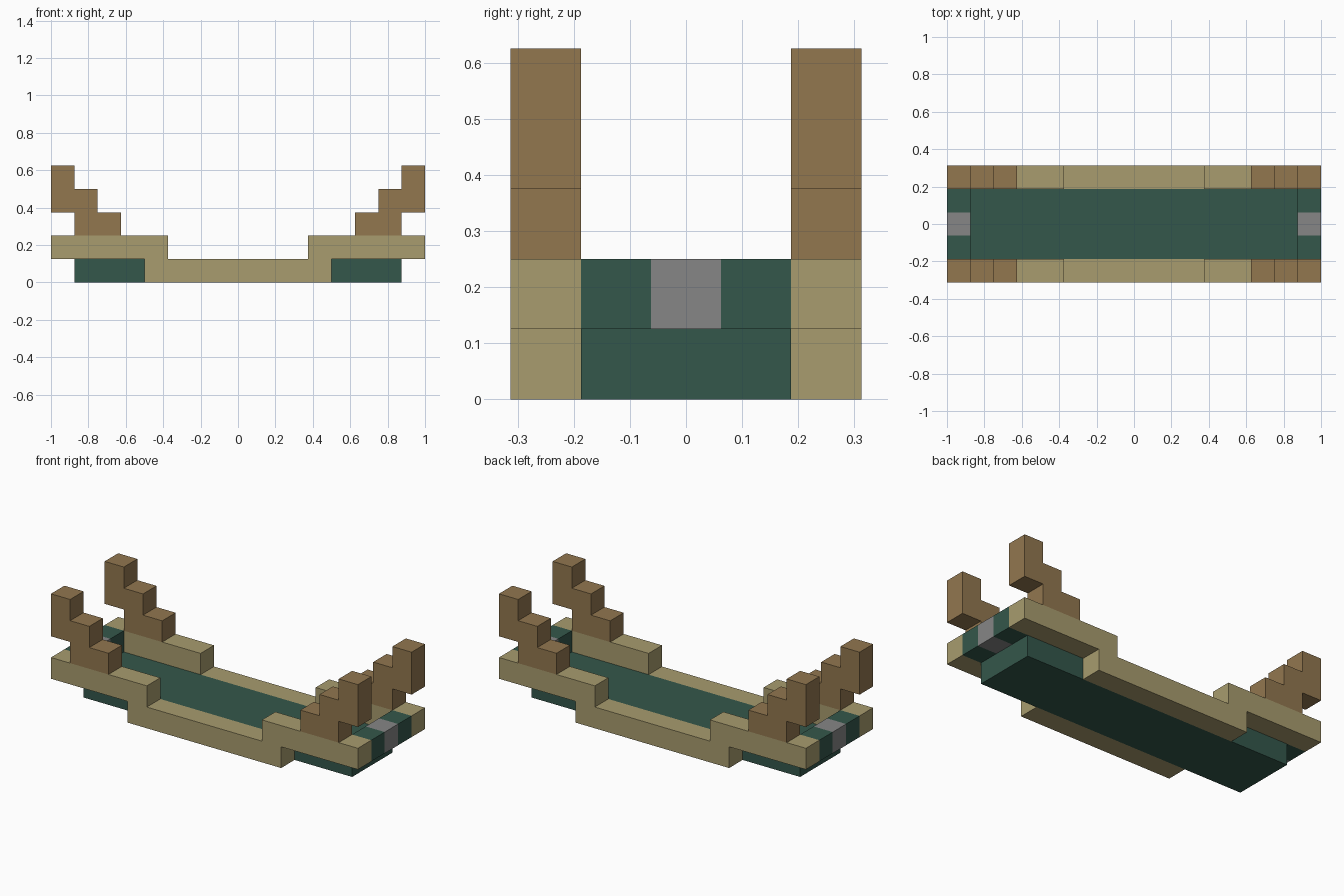
import bpy
import bmesh

cube = bpy.data.objects.get("Cube")
if cube:
    bpy.data.objects.remove(cube, do_unlink=True)

U = 0.125  # one block step


def material(name, rgb):
    mat = bpy.data.materials.new(name)
    mat.use_nodes = True
    color = (*rgb, 1)
    mat.diffuse_color = color
    mat.node_tree.nodes["Principled BSDF"].inputs["Base Color"].default_value = color
    return mat


khaki = material("khaki wood", (0.392, 0.332, 0.156))
brown = material("brown wood", (0.287, 0.184, 0.078))
green = material("dark green", (0.034, 0.095, 0.070))
gray = material("gray metal", (0.238, 0.238, 0.238))


def extrude(name, profile, y0, y1, mat):
    """Extrude an x-z outline, in block steps, from y0 to y1."""
    bm = bmesh.new()
    face = bm.faces.new([bm.verts.new((x * U, y0 * U, z * U)) for x, z in profile])
    moved = bmesh.ops.extrude_face_region(bm, geom=[face])["geom"]
    verts = [v for v in moved if isinstance(v, bmesh.types.BMVert)]
    bmesh.ops.translate(bm, verts=verts, vec=(0, (y1 - y0) * U, 0))
    bmesh.ops.recalc_face_normals(bm, faces=bm.faces)
    mesh = bpy.data.meshes.new(name)
    bm.to_mesh(mesh)
    bm.free()
    mesh.materials.append(mat)
    obj = bpy.data.objects.new(name, mesh)
    bpy.context.collection.objects.link(obj)
    return obj


def box(name, x0, x1, y0, y1, z0, z1, mat):
    return extrude(name, [(x0, z0), (x1, z0), (x1, z1), (x0, z1)], y0, y1, mat)


# Half outline of a side rail, mirrored into a full stepped profile
half_rail = [(4, 0), (4, 1), (8, 1), (8, 2), (3, 2), (3, 1)]
rail = half_rail + [(-x, z) for x, z in reversed(half_rail)]

# Stepped horn rising toward the end
horn = [(5, 2), (7, 2), (7, 3), (8, 3), (8, 5), (7, 5), (7, 4), (6, 4), (6, 3), (5, 3)]

# Floor
box("floor", -7, 7, -1.5, 1.5, 0, 1, green)

# Rails with a horn at each end
for side, s in (("front", -1), ("back", 1)):
    y0, y1 = sorted((1.5 * s, 2.5 * s))
    extrude(f"{side}_rail", rail, y0, y1, khaki)
    for end, e in (("left", 1), ("right", -1)):
        extrude(f"{side}_{end}_horn", [(x * e, z) for x, z in horn], y0, y1, brown)

# Raised end walls with a metal block in the middle
for end, e in (("left", 1), ("right", -1)):
    x0, x1 = sorted((7 * e, 8 * e))
    box(f"{end}_end_wall_front", x0, x1, -1.5, -0.5, 1, 2, green)
    box(f"{end}_end_wall_back", x0, x1, 0.5, 1.5, 1, 2, green)
    box(f"{end}_end_block", x0, x1, -0.5, 0.5, 1, 2, gray)
